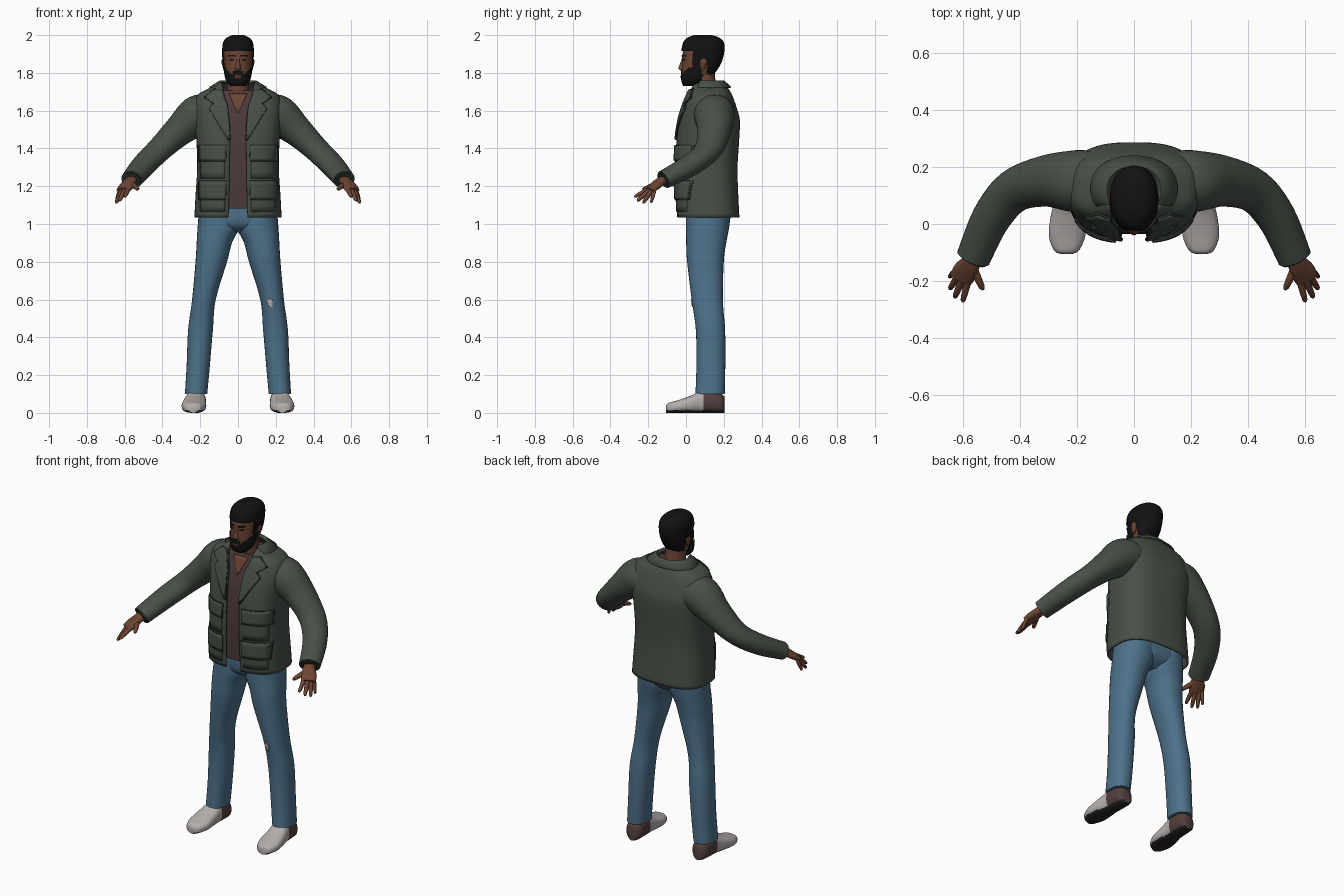
import bpy, bmesh, math
from mathutils import Vector

cube = bpy.data.objects.get("Cube")
if cube:
    bpy.data.objects.remove(cube, do_unlink=True)


def material(name, *rgb):
    m = bpy.data.materials.new(name)
    m.use_nodes = True
    m.diffuse_color = (*rgb, 1)
    shader = next(n for n in m.node_tree.nodes if n.type == 'BSDF_PRINCIPLED')
    shader.inputs["Base Color"].default_value = (*rgb, 1)
    shader.inputs["Roughness"].default_value = 0.8
    return m


JACKET = material("olive grey cloth", .065, .08, .064)
TRIM = material("dark seam", .025, .032, .026)
SHIRT = material("brown shirt", .075, .042, .042)
JEANS = material("blue denim", .075, .165, .255)
SKIN = material("brown skin", .15, .058, .032)
HAIR = material("black hair", .006, .006, .006)
SHOE = material("pale shoe", .46, .43, .42)
HEEL = material("brown heel", .085, .05, .047)
SOLE = material("dark sole", .02, .019, .019)
LIP = material("lips", .1, .035, .028)
made = []


def smooth(rows, k=4):
    """Catmull-Rom through rows of numbers."""
    out = []
    for i in range(len(rows) - 1):
        a, b, c, d = rows[max(i - 1, 0)], rows[i], rows[i + 1], rows[min(i + 2, len(rows) - 1)]
        for j in range(k):
            t = j / k
            out.append(tuple(q + t / 2 * (r - p + t * (2 * p - 5 * q + 4 * r - s + t * (3 * (q - r) + s - p)))
                             for p, q, r, s in zip(a, b, c, d)))
    return out + [tuple(rows[-1])]


def oval(c, u, v, n=2, seg=32, start=0, stop=math.tau, closed=True):
    """Superellipse ring around c with half axes u and v."""
    def f(a):
        return math.copysign(abs(a) ** (2 / n), a)
    ts = [start + (stop - start) * i / (seg if closed else seg - 1) for i in range(seg)]
    return [c + u * f(math.cos(t)) + v * f(math.sin(t)) for t in ts]


def skin_rings(name, rings, mats, closed=True, cap=True, keep=None, pick=None, thick=0, mirror=False):
    """Join rings of points into a surface."""
    bm = bmesh.new()
    vs = [[bm.verts.new(p) for p in r] for r in rings]
    n = len(vs[0])
    for a, b in zip(vs, vs[1:]):
        for i in range(n if closed else n - 1):
            j = (i + 1) % n
            bm.faces.new((a[i], a[j], b[j], b[i]))
    if closed and cap:
        bm.faces.new(vs[0])
        bm.faces.new(vs[-1])
    if keep:
        drop = [f for f in bm.faces if not keep(f.calc_center_median())]
        bmesh.ops.delete(bm, geom=drop, context='FACES')
    bmesh.ops.recalc_face_normals(bm, faces=bm.faces)
    if pick:
        for f in bm.faces:
            f.material_index = pick(f.calc_center_median())
    me = bpy.data.meshes.new(name)
    bm.to_mesh(me)
    bm.free()
    for m in mats:
        me.materials.append(m)
    ob = bpy.data.objects.new(name, me)
    bpy.context.collection.objects.link(ob)
    if thick:
        s = ob.modifiers.new("thickness", 'SOLIDIFY')
        s.thickness, s.offset = thick, 0
    if mirror:
        ob.modifiers.new("mirror", 'MIRROR').use_mirror_merge = False
    made.append(ob)
    return ob


def upright(rows, n=2, seg=32):
    """Horizontal rings from rows of z, x0, x1, y0, y1."""
    return [oval(Vector(((a + b) / 2, (c + d) / 2, z)), Vector(((b - a) / 2, 0, 0)),
                 Vector((0, (d - c) / 2, 0)), n, seg) for z, a, b, c, d in rows]


def tube(name, pts, mats, n=2, seg=20, mirror=True):
    """Rings across a path; points are x, y, z, side radius, upper radius."""
    rings = []
    for i, p in enumerate(pts):
        d = Vector(pts[min(i + 1, len(pts) - 1)][:3]) - Vector(pts[max(i - 1, 0)][:3])
        u = d.cross(Vector((0, 0, 1))).normalized()
        v = u.cross(d).normalized()
        rings.append(oval(Vector(p[:3]), u * p[3], v * p[4], n, seg))
    return skin_rings(name, rings, mats, mirror=mirror)


def front_y(body, n, x, z):
    """Front surface of an upright body at x, z."""
    rows = sorted(body)
    for p, q in zip(rows, rows[1:]):
        if z <= q[0]:
            break
    t = min(max((z - p[0]) / (q[0] - p[0]), 0), 1)
    _, a, b, c, d = [s + t * (e - s) for s, e in zip(p[:5], q[:5])]
    k = min(abs(x - (a + b) / 2) / ((b - a) / 2), .98)
    return (c + d) / 2 - (d - c) / 2 * (1 - k ** n) ** (1 / n)


def plate(name, rows, mat, body, n, lift, mirror=True, thick=.006):
    """Thin plate laid on a body; rows are z, inner x, outer x."""
    rings = []
    for p, q in zip(rows, rows[1:]):
        for j in range(6):
            z, a, b = [s + (e - s) * j / 5 for s, e in zip(p, q)]
            xs = [a + (b - a) * i / 9 for i in range(10)]
            rings.append([Vector((x, front_y(body, n, x, z) - lift, z)) for x in xs])
    return skin_rings(name, rings, [mat], closed=False, thick=thick, mirror=mirror)


# Jacket body: open sheet with a gap down the front (last number is half the gap)
TORSO = 2.8
coat = smooth([(z, -w, w, a, b, g) for z, w, a, b, g in (
    (1.035, .226, -.042, .278, .05), (1.15, .22, -.048, .272, .047), (1.3, .211, -.052, .268, .045),
    (1.45, .216, -.045, .277, .043), (1.55, .226, -.03, .28, .045), (1.62, .228, -.01, .262, .055),
    (1.68, .21, .012, .24, .072), (1.715, .15, .025, .22, .08), (1.745, .095, .035, .195, .085))])
rings = []
for z, a, b, c, d, g in coat:
    gap = math.asin((g / b) ** (TORSO / 2))
    rings.append(oval(Vector((0, (c + d) / 2, z)), Vector((b, 0, 0)), Vector((0, (d - c) / 2, 0)), TORSO, 56,
                      gap - math.pi / 2, math.pi * 1.5 - gap, False))
skin_rings("jacket_body", rings, [JACKET], closed=False, thick=.01)

# Collar folded over the shoulders behind the neck
rings = [oval(Vector((0, y, z)), Vector((w, 0, 0)), Vector((0, h, 0)), 2.2, 40, -.55, math.pi + .55, False)
         for w, y, h, z in ((.082, .115, .075, 1.745), (.095, .117, .085, 1.757), (.15, .125, .112, 1.722))]
skin_rings("jacket_collar", rings, [JACKET], closed=False, thick=.008)

# Lapels and pockets, each with a dark edge just beneath
lapel = ((1.45, .042, .05), (1.61, .055, .15), (1.637, .06, .128), (1.67, .075, .175), (1.71, .085, .125))
plates = [("lapel", lapel)]
for label, low, mid, high in (("upper", 1.24, 1.335, 1.415), ("lower", 1.065, 1.13, 1.225)):
    plate(label + "_pocket", ((low, .07, .198), (high, .07, .198)), JACKET, coat, TORSO, .007)
    plates.append((label + "_pocket_flap", ((mid, .066, .204), (high, .064, .206))))
for label, rows in plates:
    plate(label, rows, JACKET, coat, TORSO, .014)
    edge = [(z + (-.004 if i == 0 else .004 if i == len(rows) - 1 else 0), a - .003, b + .004)
            for i, (z, a, b) in enumerate(rows)]
    plate(label + "_edge", edge, TRIM, coat, TORSO, .0095)

# Sleeves and dark cuff linings
tube("sleeve", smooth([(.13, .15, 1.59, .105, .085), (.21, .15, 1.575, .108, .108), (.31, .15, 1.495, .09, .083),
                       (.42, .115, 1.39, .076, .064), (.5, .02, 1.31, .068, .058),
                       (.562, -.118, 1.235, .06, .049)], 6), [JACKET], seg=32)
tube("cuff_lining", [(.558, -.11, 1.239, .053, .043), (.564, -.122, 1.232, .053, .043)], [TRIM])

# Shirt, with bare skin in the neck opening
shirt = [(z, a + .016, b - .016, c + .016, d - .016) for z, a, b, c, d, g in coat if 1.07 < z < 1.715]
skin_rings("shirt", upright(shirt, TORSO, 48), [SHIRT])
plate("neck_opening", ((1.59, -.003, .003), (1.69, -.048, .048)), SKIN, shirt, TORSO, .003, False, .004)
skin_rings("neck", upright([(1.64, -.065, .065, .04, .18), (1.72, -.058, .058, .04, .16),
                            (1.82, -.056, .056, .04, .15)]), [SKIN])

# Hands
tube("palm", smooth([(.555, -.1, 1.243, .028, .022), (.57, -.135, 1.225, .034, .022),
                     (.59, -.165, 1.2, .043, .02), (.607, -.195, 1.178, .04, .015)]), [SKIN], 2.4)
for label, base, tip, r in (("index_finger", (.582, -.203, 1.182), (.6, -.273, 1.143), .011),
                            ("middle_finger", (.602, -.198, 1.175), (.628, -.258, 1.122), .0115),
                            ("ring_finger", (.618, -.185, 1.172), (.645, -.228, 1.11), .011),
                            ("little_finger", (.628, -.168, 1.175), (.646, -.185, 1.112), .0095),
                            ("thumb", (.565, -.15, 1.215), (.528, -.23, 1.183), .013)):
    a, b = Vector(base), Vector(tip)
    tube(label, [(*a.lerp(b, t), r * k, r * k) for t, k in ((-.2, 1.1), (.3, 1.1), (.6, 1), (.9, .8), (1, .35))],
         [SKIN], seg=12)

# Jeans: hips and two legs
skin_rings("jeans_hips", upright(smooth([(.955, -.06, .06, .06, .17), (.985, -.15, .15, .015, .215),
                                         (1.03, -.205, .205, 0, .235), (1.11, -.2, .2, 0, .24)]), 2.4, 40), [JEANS])
leg = smooth([(1.08, -.01, .206, 0, .24), (.98, -.005, .214, 0, .228), (.9, .032, .219, .001, .213),
              (.8, .058, .225, .006, .2), (.6, .118, .243, .03, .195), (.44, .133, .264, .052, .207),
              (.25, .149, .272, .055, .208), (.1, .163, .281, .05, .205)], 5)
skin_rings("jeans_leg", upright(leg, 2.2), [JEANS], mirror=True)
plate("knee_tear", ((.56, .168, .184), (.578, .16, .182), (.59, .15, .186), (.605, .154, .178)),
      SHOE, leg, 2.2, .002, False, .004)

# Shoes: pale front, brown heel, dark sole
shoe = smooth([(-.105, .236, .02, .04), (-.092, .236, .044, .053), (-.04, .234, .064, .068), (.03, .23, .061, .093),
               (.08, .225, .054, .115), (.15, .222, .052, .115), (.188, .221, .045, .1), (.203, .22, .028, .085)], 5)
skin_rings("shoe", [oval(Vector((x, y, h / 2)), Vector((w, 0, 0)), Vector((0, 0, h / 2)), 2.5, 40)
                    for y, x, w, h in shoe], [SHOE, HEEL, SOLE], mirror=True,
           pick=lambda c: 2 if c.z < .014 else 1 if c.y > .09 else 0)

# Head
HEAD = 2.2
head = smooth([(z, -w, w, a, b) for z, w, a, b in (
    (1.735, .034, -.008, .06), (1.76, .056, -.018, .1), (1.8, .067, -.021, .14), (1.85, .073, -.019, .172),
    (1.9, .076, -.018, .188), (1.945, .072, -.01, .188), (1.973, .054, .012, .165), (1.988, .022, .05, .125))], 6)
skin_rings("head", upright(head, HEAD, 56), [SKIN])


def hair_line(c):
    return c.z > (1.917 if c.y < .035 else 1.82 if c.y < .08 else 1.865 if c.y < .112 else 1.79)


def beard_line(c):
    mouth = abs(c.x) < .02 and 1.772 < c.z < 1.786 and c.y < .05
    top = 1.808 if abs(c.x) < .03 else 1.785 + 9 * c.x ** 2
    return c.y < .085 and c.z < top and not mouth


# Hair and beard: slightly larger shells over the head
hair = [(z + .012 * min(max((z - 1.85) / .1, 0), 1), a - .008, b + .008, c - .007, d + .014) for z, a, b, c, d in head]
skin_rings("hair", upright(hair, HEAD, 72), [HAIR], keep=hair_line)
beard = [(z - .005, a - .006, b + .006, c - .006, d) for z, a, b, c, d in head]
skin_rings("beard", upright(beard, HEAD, 72), [HAIR], keep=beard_line)

# Face details
plate("lips", ((1.77, -.017, .017), (1.787, -.02, .02)), LIP, head, HEAD, .005, False)
plate("eye", ((1.866, .022, .04), (1.874, .02, .043)), HAIR, head, HEAD, .001, thick=.003)
plate("eyebrow", ((1.886, .014, .046), (1.895, .016, .052)), HAIR, head, HEAD, .003, thick=.005)
skin_rings("nose", upright(smooth([(1.81, -.008, .008, -.025, 0), (1.818, -.018, .018, -.036, 0),
                                   (1.83, -.015, .015, -.039, 0), (1.86, -.009, .009, -.027, 0),
                                   (1.89, -.008, .008, -.019, 0)])), [SKIN])
skin_rings("ear", upright(smooth([(1.815, .066, .074, .08, .092), (1.83, .066, .081, .074, .102),
                                  (1.86, .068, .088, .072, .112), (1.875, .07, .083, .08, .106)]), 2, 16),
           [SKIN], mirror=True)

# Smooth shading with crisp edges
bpy.ops.object.select_all(action='DESELECT')
for ob in made:
    ob.select_set(True)
bpy.context.view_layer.objects.active = made[0]
bpy.ops.object.shade_smooth_by_angle(angle=math.radians(40))
